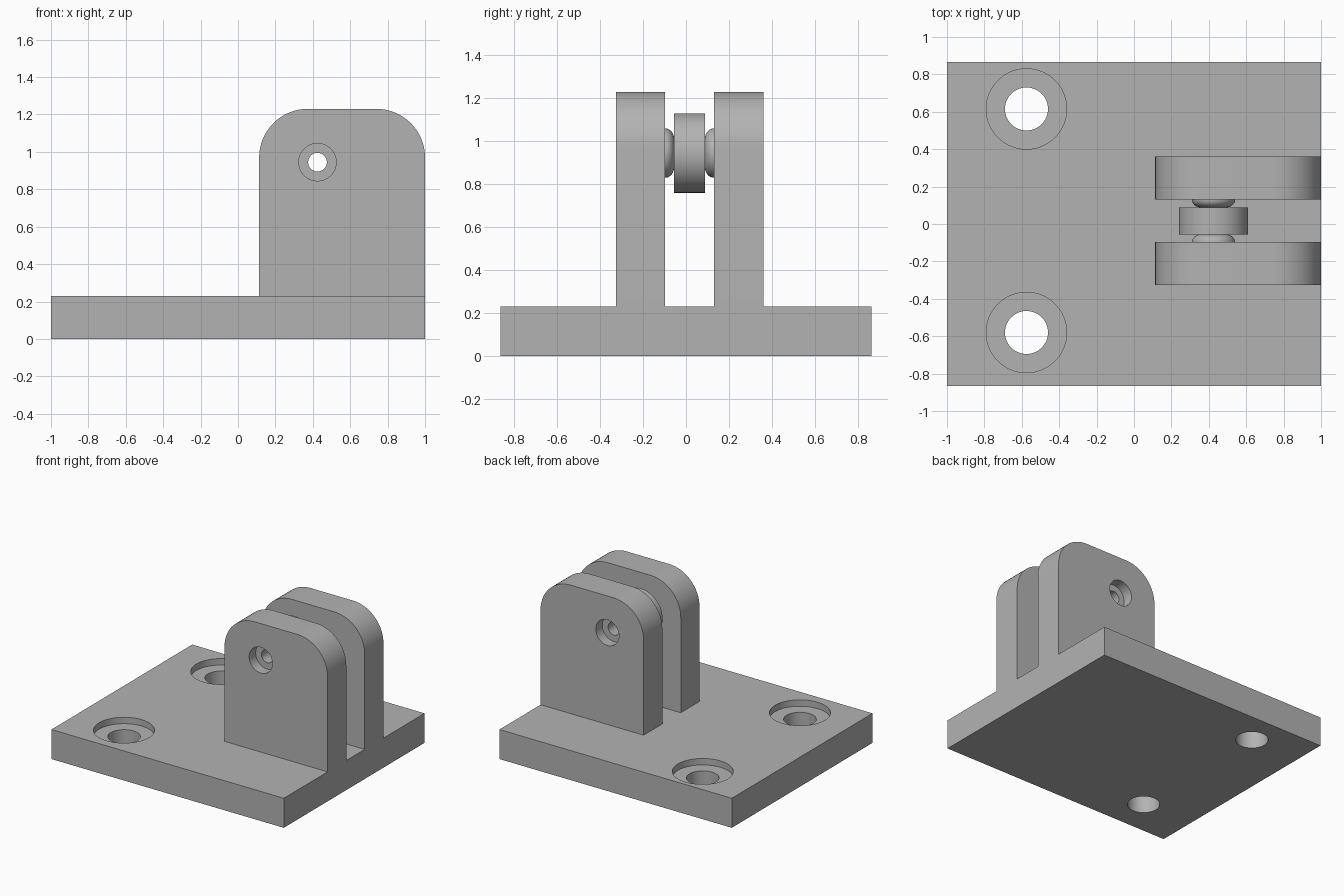
import bpy, bmesh, math
from mathutils import Matrix, Vector

cube = bpy.data.objects.get("Cube")
if cube:
    bpy.data.objects.remove(cube, do_unlink=True)

grey = bpy.data.materials.new("light grey")
grey.use_nodes = True
grey.diffuse_color = (0.45, 0.45, 0.45, 1)
grey.node_tree.nodes["Principled BSDF"].inputs["Base Color"].default_value = grey.diffuse_color

PLATE_TOP = 0.23
PIN_X, PIN_Z = 0.425, 0.945
TO_Y = Matrix.Rotation(-math.pi / 2, 4, "X")    # turns the z axis onto +y


def add_object(name, bm):
    bmesh.ops.recalc_face_normals(bm, faces=bm.faces)
    mesh = bpy.data.meshes.new(name)
    bm.to_mesh(mesh)
    bm.free()
    mesh.materials.append(grey)
    obj = bpy.data.objects.new(name, mesh)
    bpy.context.collection.objects.link(obj)
    return obj


def extrude(name, points, offset):
    """Solid made by sweeping a flat outline along an offset."""
    bm = bmesh.new()
    face = bm.faces.new([bm.verts.new(p) for p in points])
    swept = bmesh.ops.extrude_face_region(bm, geom=[face], use_keep_orig=True)
    moved = [g for g in swept["geom"] if isinstance(g, bmesh.types.BMVert)]
    bmesh.ops.translate(bm, verts=moved, vec=offset)
    return add_object(name, bm)


def turned(name, profile, centre, steps=64):
    """Closed (radius, distance) profile turned about an axis along y."""
    bm = bmesh.new()
    rings = []
    for i in range(steps):
        a = math.tau * i / steps
        rings.append([bm.verts.new((r * math.cos(a), r * math.sin(a), h)) for r, h in profile])
    count = len(profile)
    for i in range(steps):
        one, two = rings[i], rings[(i + 1) % steps]
        for j in range(count):
            k = (j + 1) % count
            bm.faces.new([one[j], two[j], two[k], one[k]])
    bm.transform(Matrix.Translation(centre) @ TO_Y)
    return add_object(name, bm)


def cylinder(name, radius, start, length, along_y=False):
    ring = [Vector((radius * math.cos(math.tau * i / 64),
                    radius * math.sin(math.tau * i / 64), 0)) for i in range(64)]
    axis = Vector((0, 0, length))
    if along_y:
        ring = [TO_Y @ p for p in ring]
        axis = TO_Y @ axis
    return extrude(name, [p + Vector(start) for p in ring], axis)


def combine(target, other, operation):
    """Apply a boolean, then drop the helper solid."""
    mod = target.modifiers.new(operation, "BOOLEAN")
    mod.operation, mod.solver, mod.object = operation, "EXACT", other
    bpy.context.view_layer.update()
    graph = bpy.context.evaluated_depsgraph_get()
    mesh = bpy.data.meshes.new_from_object(target.evaluated_get(graph))
    target.modifiers.clear()
    target.data = mesh
    bpy.data.objects.remove(other, do_unlink=True)


# Base plate
w, d = 1.0, 0.865
bracket = extrude("bracket", [(-w, -d, 0), (w, -d, 0), (w, d, 0), (-w, d, 0)], (0, 0, PLATE_TOP))


# Upright lugs with rounded top corners
def lug_outline(y, left=0.113, right=1.0, top=1.23, r=0.26):
    points = [(left, y, 0.1), (right, y, 0.1)]
    for cx, first in ((right - r, 0), (left + r, 90)):
        for i in range(17):
            a = math.radians(first + 90 * i / 16)
            points.append((cx + r * math.cos(a), y, top - r + r * math.sin(a)))
    return points


LUG = 0.23
FRONT, BACK = -0.327, 0.13
for y in (FRONT, BACK):
    combine(bracket, extrude("lug", lug_outline(y), (0, LUG, 0)), "UNION")

# Counterbored mounting holes
for y in (-0.58, 0.615):
    combine(bracket, cylinder("bolt_hole", 0.115, (-0.575, y, -0.1), 0.5), "DIFFERENCE")
    combine(bracket, cylinder("bolt_recess", 0.215, (-0.575, y, PLATE_TOP - 0.05), 0.2), "DIFFERENCE")

# Pin hole and its recesses on the outer lug faces
RECESS = 0.08
combine(bracket, cylinder("pin_hole", 0.05, (PIN_X, -0.5, PIN_Z), 1, True), "DIFFERENCE")
for y in (FRONT + RECESS - 0.2, BACK + LUG - RECESS):
    combine(bracket, cylinder("pin_recess", 0.1, (PIN_X, y, PIN_Z), 0.2, True), "DIFFERENCE")

# Domed spacers on the inner lug faces
arc = [math.radians(90 * i / 8) for i in range(9)]
dome = [(0.05, 0)] + [(0.065 + 0.05 * math.cos(a), 0.042 * math.sin(a)) for a in arc] + [(0.05, 0.042)]
front_spacer = turned("front_spacer", dome, (PIN_X, FRONT + LUG, PIN_Z))
back_spacer = turned("back_spacer", [(r, -h) for r, h in dome], (PIN_X, BACK, PIN_Z))

# Roller between the spacers
ring = [(0.05, 0), (0.185, 0), (0.185, 0.143), (0.05, 0.143)]
roller = turned("roller", ring, (PIN_X, -0.055, PIN_Z))

# Smooth curved walls, keep edges sharp
bpy.context.view_layer.update()
for obj in (bracket, front_spacer, back_spacer, roller):
    obj.select_set(True)
bpy.context.view_layer.objects.active = bracket
bpy.ops.object.shade_smooth_by_angle(angle=math.radians(30))
